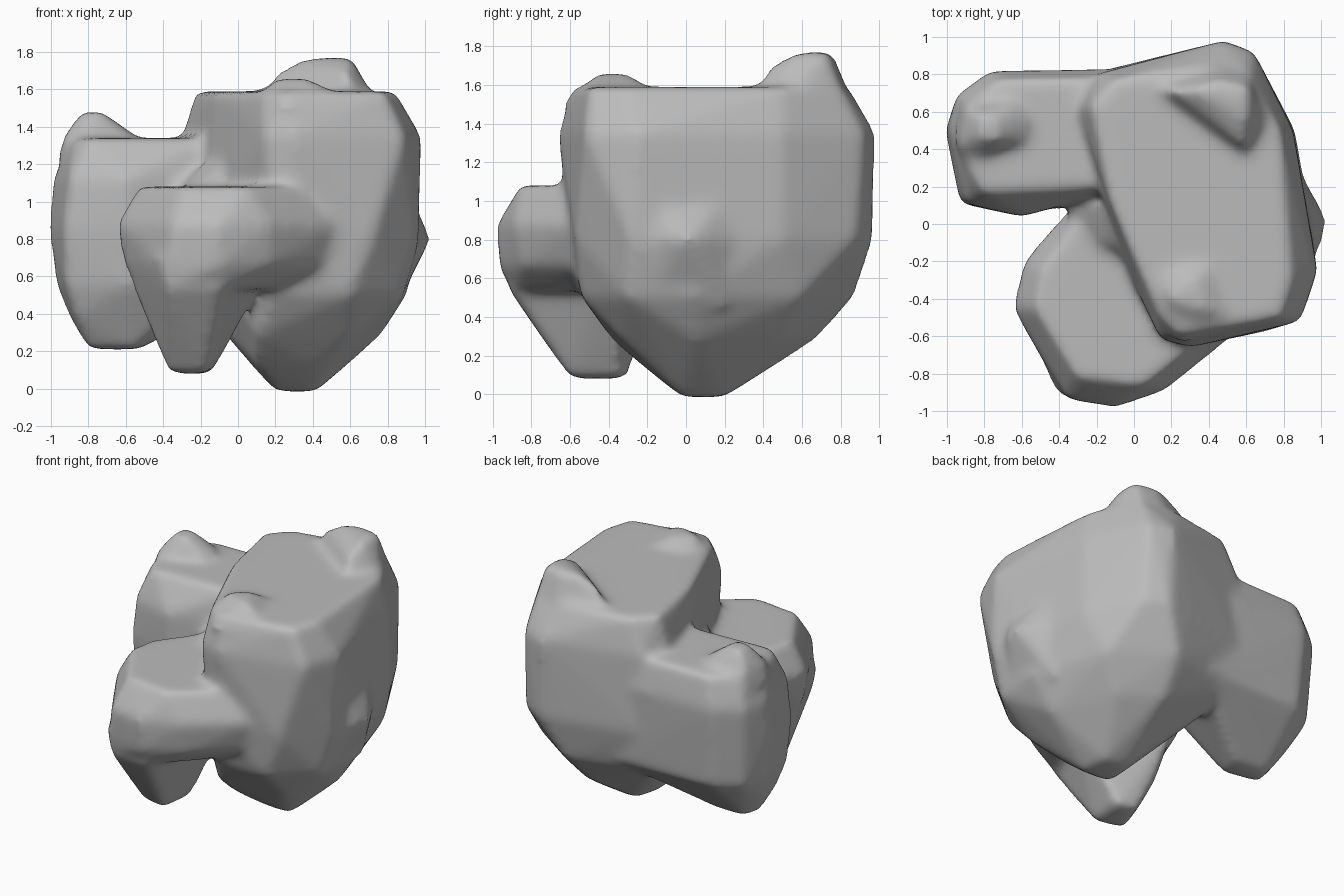
import bpy
import bmesh

cube = bpy.data.objects.get("Cube")
if cube:
    bpy.data.objects.remove(cube, do_unlink=True)


def make_material(name, colour):
    mat = bpy.data.materials.new(name)
    mat.use_nodes = True
    mat.diffuse_color = colour
    shader = mat.node_tree.nodes["Principled BSDF"]
    shader.inputs["Base Color"].default_value = colour
    shader.inputs["Roughness"].default_value = 0.8
    return mat


def add_lump(stone, rings):
    """Add one chiselled lump: the convex hull of outlines stacked by height."""
    lump = bmesh.new()
    for height, outline in rings:
        for x, y in outline:
            lump.verts.new((x, y, height))
    bmesh.ops.convex_hull(lump, input=lump.verts)
    loose = [v for v in lump.verts if not v.link_faces]
    bmesh.ops.delete(lump, geom=loose, context="VERTS")
    bmesh.ops.recalc_face_normals(lump, faces=lump.faces)
    part = bpy.data.meshes.new("lump")
    lump.to_mesh(part)
    lump.free()
    stone.from_mesh(part)
    bpy.data.meshes.remove(part)


# Large boulder, resting on its blunt point
main_boulder = [
    (1.59, [(-.23, .63), (-.1, .77), (.35, .84), (.62, .8), (.78, .5),
            (.84, -.3), (.78, -.5), (.25, -.59), (.13, -.48), (-.12, .1)]),
    (1.35, [(-.3, .62), (-.2, .8), (.48, .98), (.64, .92), (.85, .5),
            (.98, -.25), (.89, -.52), (.3, -.66), (.14, -.62)]),
    (.8, [(.93, .1), (.97, -.28), (.86, .5), (.66, .88), (.5, .97),
          (.3, .93), (.72, -.57), (.25, -.61), (-.25, .8), (-.2, .1)]),
    (.5, [(.9, .05), (.88, -.3), (.6, -.54), (.18, -.53), (.74, .6),
          (.35, .87), (-.25, .7)]),
    (.28, [(.76, .05), (.6, -.33), (.1, -.38), (.58, .5), (.3, .67),
           (-.03, .3)]),
    (.13, [(.1, -.2), (.4, -.2), (.58, .1), (.3, .42), (.07, .1)]),
    (-.015, [(.2, 0), (.42, -.02), (.4, .18), (.25, .2)]),
]

# Bulge low on the outer side of the large boulder
side_swelling = [
    (1.1, [(.85, .25), (.9, -.2), (.7, 0)]),
    (.8, [(1.03, .03), (1.02, -.06), (.88, .3), (.93, -.25)]),
    (.45, [(.85, .2), (.85, -.2), (.6, 0)]),
]

# Crest along the back of the large boulder
back_crest = [
    (1.77, [(.34, .72), (.45, .66), (.6, .57), (.61, .73), (.45, .76)]),
    (1.7, [(.22, .7), (.58, .43), (.64, .58)]),
    (1.5, [(0, .74), (.3, .52), (.62, .3), (.76, .5), (.63, .83),
           (.45, .87)]),
]

# Low swelling on the front edge of the top
front_swelling = [
    (1.66, [(.2, -.4), (.38, -.46), (.32, -.3)]),
    (1.5, [(.07, -.4), (.23, -.64), (.7, -.54), (.55, -.08), (.08, -.1)]),
]

# Saddle filling the inner corner between the three boulders
inner_saddle = [
    (1.2, [(-.2, .1), (-.08, -.1), (0, .1)]),
    (1.02, [(-.36, .07), (-.27, .17), (-.3, -.1), (.1, -.35), (0, .2)]),
    (.5, [(-.22, .1), (0, -.3), (0, .2)]),
]

# Side boulder at the back, with its peak and its foot
side_boulder = [
    (1.34, [(-.88, .3), (-.87, .65), (-.72, .77), (-.1, .78), (-.15, .2),
            (-.8, .17)]),
    (1.12, [(-.99, .5), (-.95, .69), (-.77, .82), (0, .83), (-.2, .15),
            (-.6, .04), (-.9, .11)]),
    (.85, [(-1.01, .5), (-.93, .11), (-.6, .04)]),
    (.55, [(-.97, .5), (-.92, .15), (-.6, .07), (-.92, .66), (-.75, .77),
           (0, .8), (-.2, .15)]),
    (.38, [(-.9, .42), (-.87, .2), (-.2, .6)]),
    (.21, [(-.8, .3), (-.55, .25), (-.52, .42), (-.76, .43)]),
]
side_peak = [
    (1.48, [(-.83, .46), (-.73, .45), (-.73, .56), (-.83, .58)]),
    (1.36, [(-.93, .42), (-.9, .62), (-.55, .55)]),
    (1.22, [(-.97, .45), (-.88, .25), (-.4, .42), (-.5, .76), (-.92, .68)]),
]

# Front boulder: a flat-topped shelf and the tapered foot under it
front_shelf = [
    (1.08, [(-.53, -.45), (-.5, -.25), (-.3, .02), (.2, -.1), (.3, -.66),
            (.05, -.86), (-.3, -.82)]),
    (.88, [(-.65, -.45), (-.59, -.2), (-.36, .07), (.4, -.2), (.53, -.6),
           (.17, -.89), (-.1, -.98), (-.35, -.94)]),
    (.66, [(-.61, -.45), (-.5, -.15), (-.38, -.92), (-.1, -.97),
           (.17, -.85), (.48, -.56)]),
    (.53, [(-.5, -.4), (-.36, -.9), (-.08, -.88), (.12, -.68), (.3, -.4)]),
]
front_foot = [
    (.7, [(-.61, -.45), (-.45, -.12), (-.42, -.9), (-.02, -.95),
          (.2, -.4)]),
    (.53, [(-.56, -.45), (-.38, -.9), (-.1, -.91), (.1, -.4)]),
    (.3, [(-.46, -.5), (-.38, -.25), (-.36, -.72), (-.12, -.74),
          (-.02, -.4)]),
    (.08, [(-.37, -.55), (-.28, -.3), (-.14, -.33), (-.17, -.6)]),
]

# Gather the lumps into one stone
stone = bmesh.new()
for rings in (main_boulder, side_swelling, back_crest, front_swelling,
              inner_saddle, side_boulder, side_peak, front_shelf, front_foot):
    add_lump(stone, rings)
rock_mesh = bpy.data.meshes.new("rock_cluster")
stone.to_mesh(rock_mesh)
stone.free()
rock_mesh.materials.append(make_material("stone grey", (.5, .5, .5, 1)))

rock = bpy.data.objects.new("rock_cluster", rock_mesh)
bpy.context.collection.objects.link(rock)

# Fuse the lumps, then wear the edges round
fuse = rock.modifiers.new("fuse", "REMESH")
fuse.mode = "VOXEL"
fuse.voxel_size = 0.025
fuse.use_smooth_shade = True
wear = rock.modifiers.new("wear", "SMOOTH")
wear.factor = 0.5
wear.iterations = 18
